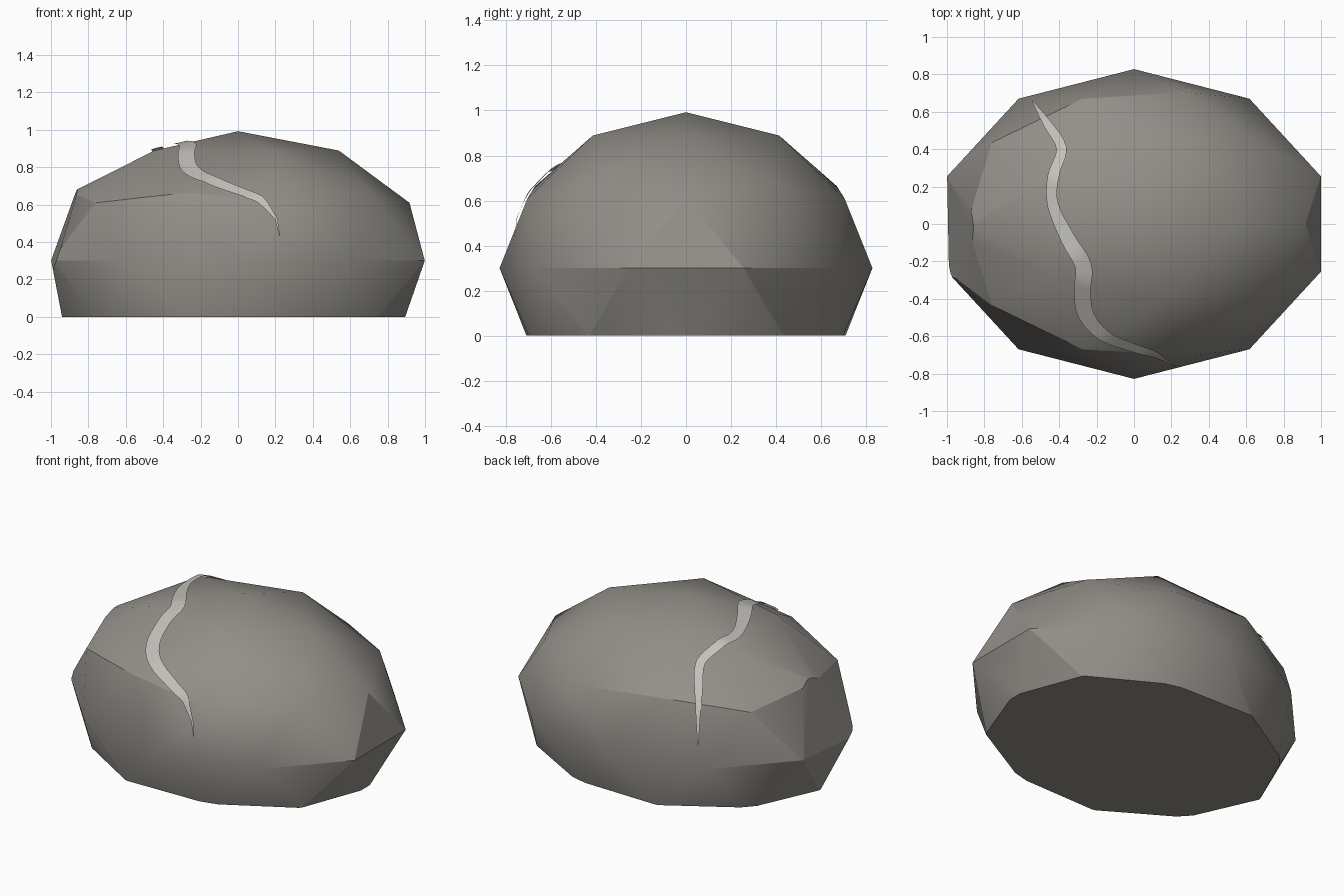
import bpy, bmesh, math
from mathutils import Vector
from mathutils.bvhtree import BVHTree

if "Cube" in bpy.data.objects:
    bpy.data.objects.remove(bpy.data.objects["Cube"])


def finish(name, bm, color, angle):
    me = bpy.data.meshes.new(name)
    bm.to_mesh(me)
    ob = bpy.data.objects.new(name, me)
    bpy.context.collection.objects.link(ob)
    mat = bpy.data.materials.new(name + "_stone")
    mat.diffuse_color = (*color, 1)
    mat.use_nodes = True
    mat.node_tree.nodes["Principled BSDF"].inputs["Base Color"].default_value = mat.diffuse_color
    me.materials.append(mat)
    bpy.ops.object.select_all(action='DESELECT')
    ob.select_set(True)
    bpy.context.view_layer.objects.active = ob
    bpy.ops.object.shade_smooth_by_angle(angle=math.radians(angle))
    return ob


def slice_off(bm, co, no):
    cut = bmesh.ops.bisect_plane(bm, geom=bm.verts[:] + bm.edges[:] + bm.faces[:],
                                 plane_co=co, plane_no=no, clear_outer=True)
    rim = [e for e in cut["geom_cut"] if isinstance(e, bmesh.types.BMEdge)]
    if rim:
        bmesh.ops.contextual_create(bm, geom=rim)


# Boulder: squashed icosphere with a chipped left side and a flat base
bm = bmesh.new()
bmesh.ops.create_icosphere(bm, subdivisions=2, radius=1)
for v in bm.verts:
    v.co = Vector((v.co.x * (1.05 if abs(v.co.z) < 0.1 or v.co.x < 0 else 1.025),
                   v.co.y * 0.828, 0.3 + v.co.z * 0.692))
slice_off(bm, (-0.975, -0.22, 0.3), (-0.96, -0.05, 0.32))
slice_off(bm, (0, 0, 0), (0, 0, -1))
bmesh.ops.recalc_face_normals(bm, faces=bm.faces[:])
tree = BVHTree.FromBMesh(bm)
finish("boulder", bm, (0.29, 0.275, 0.25), 24)
bm.free()

# Vein: tapered ribbon draped over the boulder; x, y, width along the path
path = [Vector(p) for p in (
    (-.54, .65, .004), (-.46, .53, .045), (-.385, .40, .055), (-.43, .25, .06),
    (-.43, .10, .06), (-.35, -.08, .08), (-.27, -.22, .09), (-.275, -.35, .09),
    (-.255, -.48, .09), (-.16, -.59, .075), (0, -.655, .06), (.12, -.695, .045),
    (.22, -.75, .004))]
pts = []
for i in range(len(path) - 1):
    a, b, c, d = path[max(i - 1, 0)], path[i], path[i + 1], path[min(i + 2, len(path) - 1)]
    for k in range(4):
        t = k / 4
        pts.append(0.5 * (2 * b + (c - a) * t + (2 * a - 5 * b + 4 * c - d) * t * t
                          + (3 * b - a - 3 * c + d) * t ** 3))
pts.append(path[-1])

centres = []
for p in pts:
    hit, normal, _, _ = tree.ray_cast(Vector((p.x, p.y, 3)), Vector((0, 0, -1)))
    if hit:
        centres.append((hit, normal, p.z))
bm = bmesh.new()
rows = []
for i, (co, no, width) in enumerate(centres):
    along = centres[min(i + 1, len(centres) - 1)][0] - centres[max(i - 1, 0)][0]
    side = along.cross(no).normalized() * width / 2
    row = []
    for s in (-1, 0, 1):
        near, n, _, _ = tree.find_nearest(co + side * s)
        row.append(bm.verts.new(near + n * 0.012))
    rows.append(row)
for r, q in zip(rows, rows[1:]):
    for j in range(2):
        bm.faces.new((r[j], r[j + 1], q[j + 1], q[j]))
bmesh.ops.recalc_face_normals(bm, faces=bm.faces[:])
if sum(f.normal.z for f in bm.faces) < 0:
    bmesh.ops.reverse_faces(bm, faces=bm.faces[:])
finish("mineral_vein", bm, (0.55, 0.53, 0.49), 60)
bm.free()
